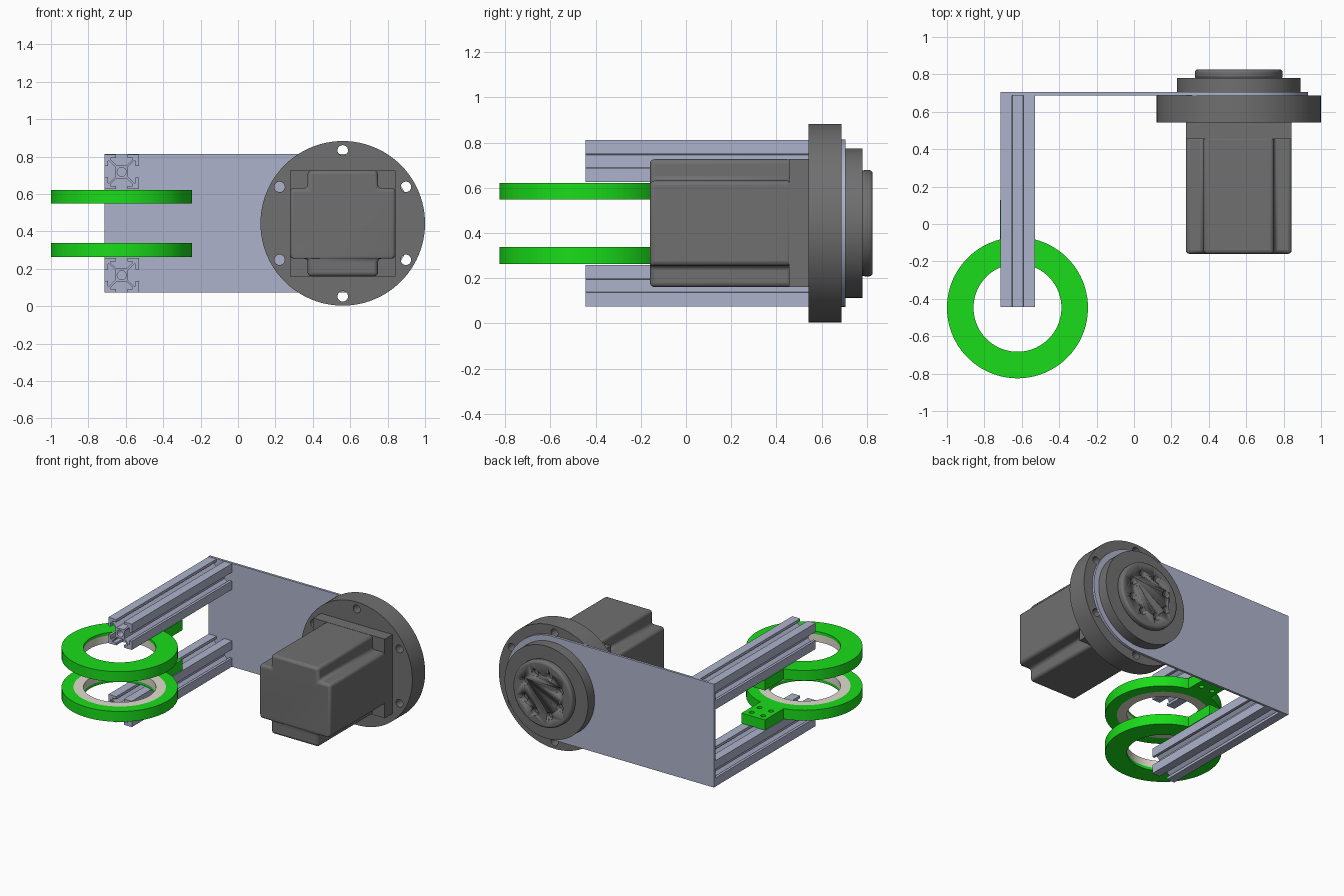
import bpy, bmesh
from math import sin, cos, pi, asin, radians

if "Cube" in bpy.data.objects:
    bpy.data.objects.remove(bpy.data.objects["Cube"])


def material(name, rgb):
    m = bpy.data.materials.new(name)
    m.diffuse_color = (*rgb, 1)
    m.use_nodes = True
    m.node_tree.nodes["Principled BSDF"].inputs["Base Color"].default_value = m.diffuse_color
    return m


DARK = material("dark_grey", (0.16, 0.16, 0.16))
METAL = material("aluminium", (0.42, 0.45, 0.60))
GREEN = material("green", (0.01, 0.72, 0.01))
BEIGE = material("beige", (0.75, 0.72, 0.62))


def circle(r, cx=0, cy=0, n=72, start=0.0, end=2 * pi):
    full = end - start > 2 * pi - 1e-4
    return [(cx + r * cos(start + (end - start) * i / (n if full else n - 1)),
             cy + r * sin(start + (end - start) * i / (n if full else n - 1))) for i in range(n)]


def extrude(name, loops, a, b, mat, axis='Y', at=(0, 0), bevel=0.0, cutter=None):
    """Fill closed loops (inner ones become holes) and extrude from a to b along an axis."""
    cu = bpy.data.curves.new(name, 'CURVE')
    cu.dimensions, cu.fill_mode, cu.extrude = '2D', 'BOTH', (b - a) / 2
    for pts in loops:
        s = cu.splines.new('POLY')
        s.points.add(len(pts) - 1)
        for p, (x, y) in zip(s.points, pts):
            p.co = (x, y, 0, 1)
        s.use_cyclic_u = True
    ob = bpy.data.objects.new(name, cu)
    bpy.context.collection.objects.link(ob)
    mid = (a + b) / 2
    if axis == 'Y':
        ob.location = (at[0], mid, at[1])
        ob.rotation_euler = (pi / 2, 0, 0)
    else:
        ob.location = (at[0], at[1], mid)
    bpy.ops.object.select_all(action='DESELECT')
    ob.select_set(True)
    bpy.context.view_layer.objects.active = ob
    bpy.ops.object.convert(target='MESH')
    ob = bpy.context.view_layer.objects.active
    bm = bmesh.new()
    bm.from_mesh(ob.data)
    bmesh.ops.remove_doubles(bm, verts=bm.verts, dist=1e-5)
    if len(loops) == 1:
        bmesh.ops.dissolve_limit(bm, angle_limit=0.01, verts=bm.verts, edges=bm.edges)
    bmesh.ops.recalc_face_normals(bm, faces=bm.faces)
    bm.to_mesh(ob.data)
    bm.free()
    ob.data.materials.clear()
    ob.data.materials.append(mat)
    bpy.ops.object.shade_smooth_by_angle(angle=radians(30))
    if bevel:
        m = ob.modifiers.new("round_edges", 'BEVEL')
        m.width, m.segments, m.limit_method, m.angle_limit = bevel, 3, 'ANGLE', radians(40)
    if cutter:
        m = ob.modifiers.new("holes", 'BOOLEAN')
        m.operation, m.solver, m.object = 'DIFFERENCE', 'EXACT', cutter
        cutter.hide_render = True
        cutter.hide_set(True)
    return ob


def bolt_circle(count, radius, hole, start=0.0):
    return [circle(hole, radius * cos(start + 2 * pi * i / count),
                   radius * sin(start + 2 * pi * i / count), 24) for i in range(count)]


def four_fold(side):
    """Repeat one side of a profile around the four quarter turns."""
    out, pts = [], side
    for _ in range(4):
        out += pts
        pts = [(y, -x) for x, y in pts]
    return out


# Motor body with notched corners, and its square front block
M = (0.56, 0.443)
h, n = 0.283, 0.188
extrude("motor_body", [four_fold([(-n, n), (-n, h), (n, h)])], -0.16, 0.47, DARK, at=M, bevel=0.02)
extrude("motor_block", [[(-h, -h), (h, -h), (h, h), (-h, h)]], 0.455, 0.545, DARK, at=M)

# Gearbox flange and stepped output discs
extrude("gearbox_flange", [circle(0.44, n=96)] + bolt_circle(6, 0.39, 0.028, pi / 6),
        0.543, 0.688, DARK, at=M)
extrude("output_step", [circle(0.33, n=96)], 0.70, 0.78, DARK, at=M)
holes = extrude("output_hole_cutter", bolt_circle(8, 0.15, 0.026, pi / 8), 0.79, 0.9, DARK, at=M)
extrude("output_disc", [circle(0.235)], 0.775, 0.826, DARK, at=M, bevel=0.015, cutter=holes)

# Mounting plate with a rounded end around the gearbox
R = 0.37
left = -0.715 - M[0]
extrude("mounting_plate", [[(left, R), (left, -R)] + circle(R, n=48, start=-pi / 2, end=pi / 2)],
        0.688, 0.705, METAL, at=M)

# Slotted rails
w = 0.0925
side = [(-1, 1), (-.33, 1), (-.33, .8), (-.64, .8), (-.64, .72), (-.3, .38),
        (.3, .38), (.64, .72), (.64, .8), (.33, .8), (.33, 1)]
rail = four_fold([(x * w, y * w) for x, y in side])
for name, z in (("lower_rail", 0.166), ("upper_rail", 0.718)):
    extrude(name, [rail, circle(0.024, n=24)], -0.445, 0.688, METAL, at=(-0.622, z))

# Ring holders: tabbed ring with a thin lip on the outer side, and an inset liner
RO, RI, RL, TAB = 0.377, 0.235, 0.30, 0.577
a = asin(w / RO)
outline = circle(RO, n=90, start=pi / 2 + a, end=pi / 2 - a + 2 * pi) + [(w, TAB), (-w, TAB)]
bolts = [circle(0.018, 0, y, 20) for y in (0.43, 0.48, 0.53)]
bolts = [circle(0.017, x, y, 20) for x in (-0.045, 0.045) for y in (0.44, 0.53)]
C = (-0.623, -0.448)
for name, z0, z1, up in (("lower", 0.263, 0.337, False), ("upper", 0.548, 0.622, True)):
    split = z1 - 0.02 if up else z0 + 0.02
    lip = (split, z1) if up else (z0, split)
    body = (z0, split) if up else (split, z1)
    extrude(name + "_ring_lip", [outline, circle(RI)] + bolts, *lip, GREEN, 'Z', C)
    extrude(name + "_ring_body", [outline, circle(RL)] + bolts, *body, GREEN, 'Z', C)
    extrude(name + "_ring_liner", [circle(RL), circle(RI)], *body, BEIGE, 'Z', C)
